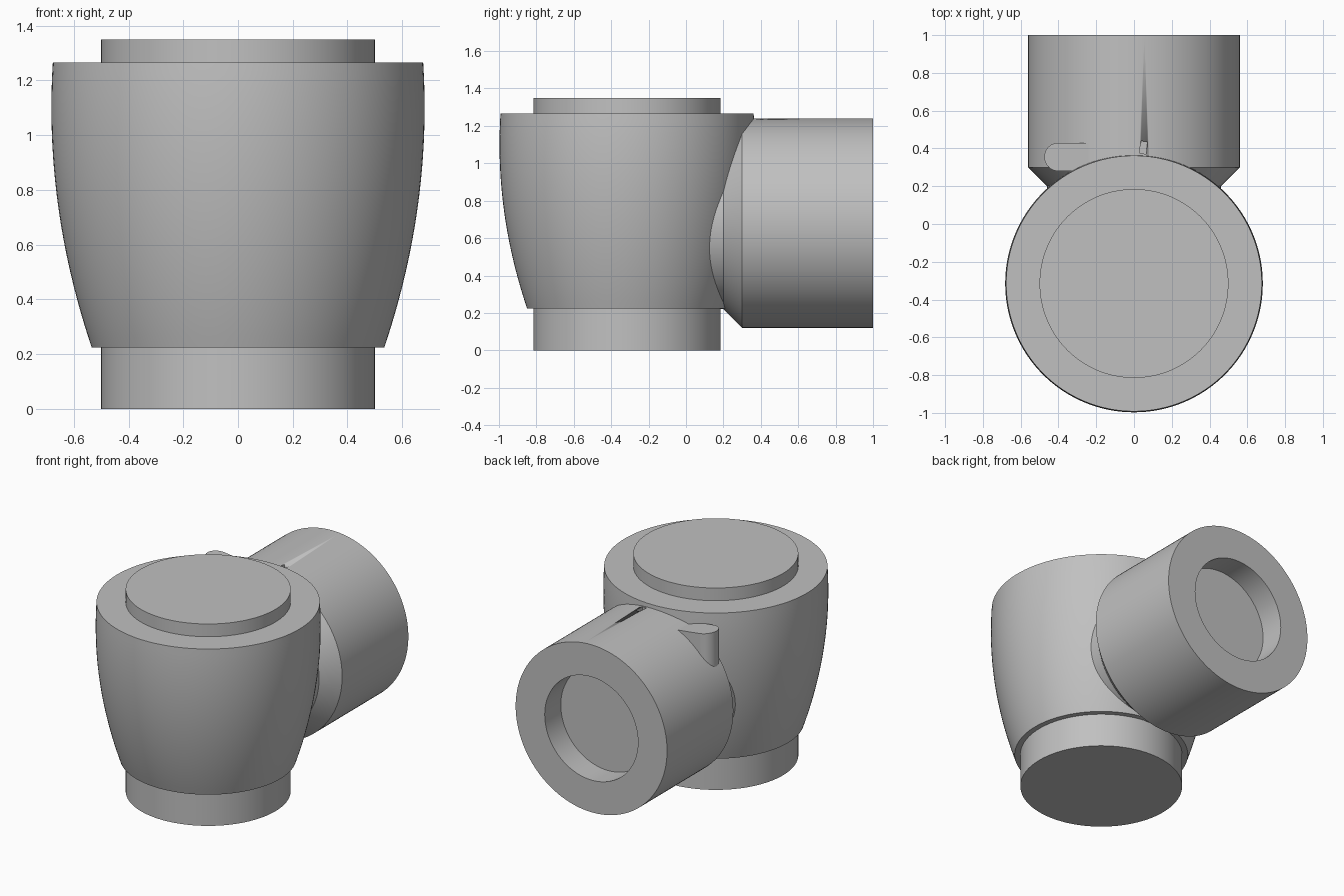
import bpy, bmesh, math
from mathutils import Matrix, Vector

cube = bpy.data.objects.get("Cube")
if cube:
    bpy.data.objects.remove(cube, do_unlink=True)

grey = bpy.data.materials.new("plain grey")
grey.use_nodes = True
colour = (0.53, 0.53, 0.53, 1)
grey.diffuse_color = colour
grey.node_tree.nodes["Principled BSDF"].inputs["Base Color"].default_value = colour

BODY_Y = -0.315     # axis of the upright body
SOCKET_Z = 0.68     # axis of the rear socket


def finish(name, bm, matrix=Matrix()):
    """Turn a bmesh into a shaded object."""
    bmesh.ops.recalc_face_normals(bm, faces=bm.faces[:])
    bm.transform(matrix)
    mesh = bpy.data.meshes.new(name)
    bm.to_mesh(mesh)
    bm.free()
    mesh.materials.append(grey)
    obj = bpy.data.objects.new(name, mesh)
    bpy.context.collection.objects.link(obj)
    bpy.ops.object.select_all(action='DESELECT')
    obj.select_set(True)
    bpy.context.view_layer.objects.active = obj
    bpy.ops.object.shade_smooth_by_angle(angle=math.radians(25))
    return obj


def lathe(name, profile, matrix, steps=128):
    """Spin (radius, height) points around the z axis."""
    bm = bmesh.new()
    verts = [bm.verts.new((r, 0, h)) for r, h in profile]
    edges = [bm.edges.new(pair) for pair in zip(verts, verts[1:])]
    bmesh.ops.spin(bm, geom=verts + edges, cent=(0, 0, 0), axis=(0, 0, 1),
                   angle=math.tau, steps=steps)
    bmesh.ops.remove_doubles(bm, verts=bm.verts[:], dist=0.0001)
    return finish(name, bm, matrix)


upright = Matrix.Translation((0, BODY_Y, 0))
rearward = Matrix.Translation((0, 0, SOCKET_Z)) @ Matrix.Rotation(-math.pi / 2, 4, 'X')

# Straight core showing as the foot and the cap
lathe("core", [(0, 0), (0.5, 0), (0.5, 1.35), (0, 1.35)], upright)

# Bulged body
low, high, rows = 0.225, 1.265, 24
heights = [low + (high - low) * i / rows for i in range(rows + 1)]
bulge = [(0.682 - 0.192 * (h - 1.1) ** 2, h) for h in heights]
lathe("body", [(0, low)] + bulge + [(0, high)], upright)

# Rear socket with chamfered root and round recess
socket = lathe("rear_socket", [(0, 0), (0.46, 0), (0.46, 0.2), (0.56, 0.3), (0.56, 1),
                               (0.345, 1), (0.345, 0.83), (0, 0.83)], rearward)

# Small index notch on top of the socket
bm = bmesh.new()
bmesh.ops.create_cube(bm, size=1)
notch = finish("notch_cutter", bm, Matrix.Translation((0.05, 0.405, SOCKET_Z + 0.56))
               @ Matrix.Rotation(math.radians(-8), 4, 'Z')
               @ Matrix.Diagonal((0.035, 0.065, 0.05, 1)))
notch.hide_render = True
notch.hide_viewport = True
cut = socket.modifiers.new("notch", 'BOOLEAN')
cut.operation = 'DIFFERENCE'
cut.solver = 'EXACT'
cut.object = notch

# Round-ended lug on the socket's shoulder, its top rising slightly outward
radius, cx, cy = 0.075, -0.4, 0.355
outline = [(-0.15, cy + radius)]
for i in range(25):
    a = math.pi / 2 + math.pi * i / 24
    outline.append((cx + radius * math.cos(a), cy + radius * math.sin(a)))
outline.append((-0.15, cy - radius))
bm = bmesh.new()
base = bm.faces.new([bm.verts.new((x, y, 0.85)) for x, y in outline])
top = bmesh.ops.extrude_face_region(bm, geom=[base])["geom"]
for v in top:
    if isinstance(v, bmesh.types.BMVert):
        v.co.z = 1.185 - 0.12 * (v.co.x + 0.24)
finish("shoulder_lug", bm)
